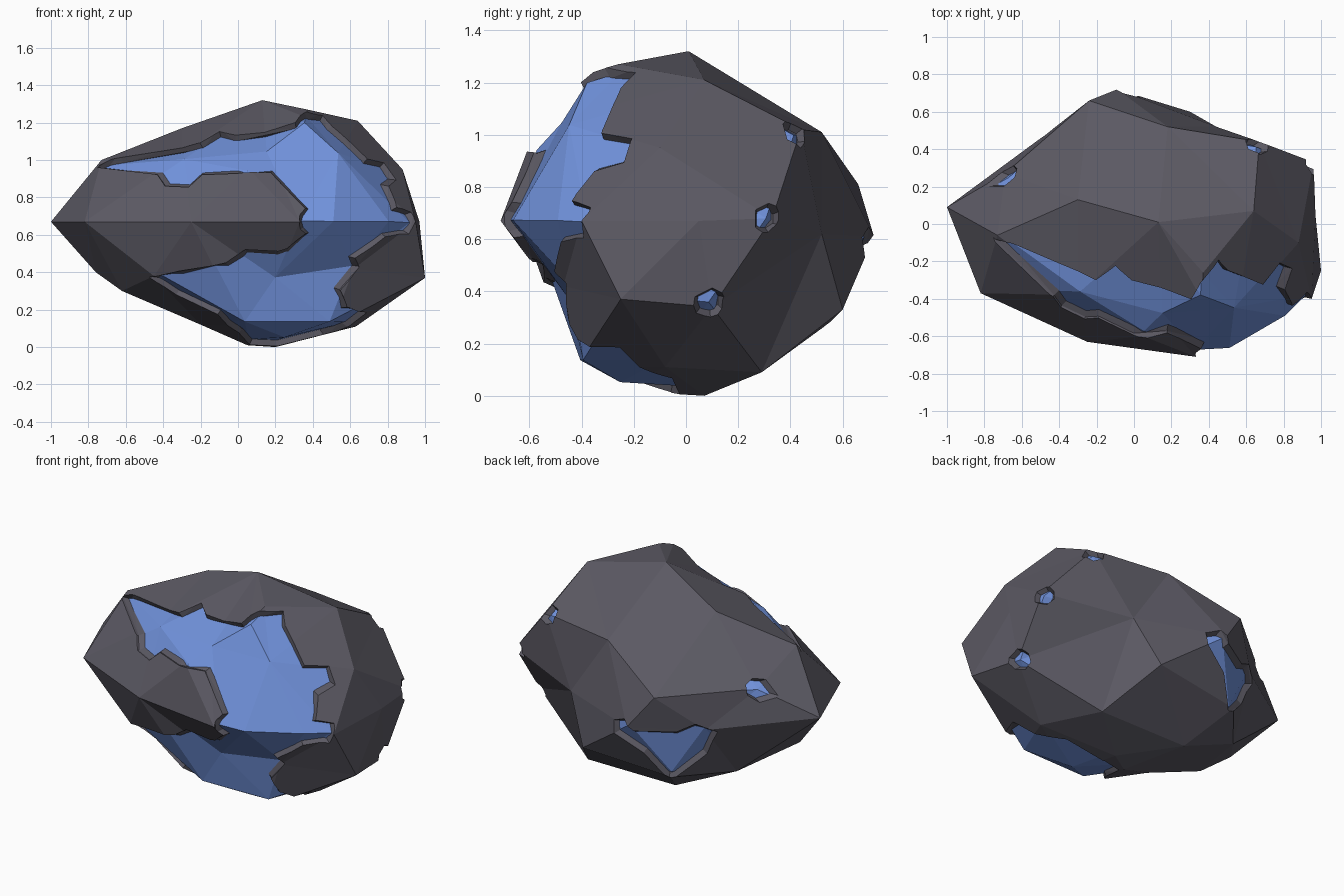
import bpy, bmesh
from mathutils import Vector, Matrix
from mathutils.bvhtree import BVHTree

if "Cube" in bpy.data.objects:
    bpy.data.objects.remove(bpy.data.objects["Cube"])

def material(name, col):
    m = bpy.data.materials.new(name)
    m.diffuse_color = (*col, 1)
    m.use_nodes = True
    m.node_tree.nodes["Principled BSDF"].inputs["Base Color"].default_value = m.diffuse_color
    return m

GREY = material("dark stone", (0.105, 0.10, 0.125))
BLUE = material("blue core", (0.165, 0.29, 0.72))

# Corner points of the faceted boulder
CORNERS = [
    (-1, .09, .67), (-.82, -.37, .67), (-.25, -.63, .67), (.33, -.71, .67),
    (-.73, -.06, 1.0), (-.3, .13, 1.17), (.13, .01, 1.32), (.37, -.26, 1.27),
    (.64, .07, 1.21), (.67, .44, 1.02), (.18, .52, 1.01), (.88, -.1, .95),
    (.97, .05, .67), (.96, .33, .68), (.95, -.40, .67), (1, -.25, .37),
    (.95, .1, .34), (-.24, .66, .81), (-.09, .72, .61), (-.47, .48, .60),
    (-.69, .27, .84), (-.76, -.05, .40), (-.53, .25, .27), (-.28, .55, .28),
    (-.13, .29, .09), (.48, .29, .09), (.3, .60, .33), (.44, .52, .62),
    (.2, .07, 0), (.05, -.03, .01), (-.62, -.15, .30), (-.2, -.12, .12),
    (-.45, -.43, .38), (.03, -.43, .11), (.5, -.42, .11), (.2, -.48, .36),
    (.62, -.47, .42), (.63, -.08, .11), (.05, -.60, .96), (-.3, -.38, 1.03),
    (.52, -.70, .67), (.83, -.52, .67), (.55, -.47, 1.06), (.15, -.5, 1.07),
    (.25, -.26, .02), (.36, -.40, 1.23),
]

def finish(name, bm, mat):
    bmesh.ops.recalc_face_normals(bm, faces=bm.faces[:])
    me = bpy.data.meshes.new(name)
    bm.to_mesh(me)
    bm.free()
    me.materials.append(mat)
    ob = bpy.data.objects.new(name, me)
    bpy.context.collection.objects.link(ob)
    return ob

# Hull on a sphere gives the facets, then corners go to their real places
def boulder(name, inset, mat):
    bm = bmesh.new()
    centre = Vector((0, 0, .66))
    place = {}
    for c in CORNERS:
        c = Vector(c)
        place[bm.verts.new(centre + (c - centre).normalized())] = c
    bmesh.ops.convex_hull(bm, input=list(bm.verts))
    for v, c in place.items():
        v.co = c
    bmesh.ops.recalc_face_normals(bm, faces=bm.faces[:])
    bm.normal_update()
    moved = [(v, v.co - v.normal * inset * min(v.calc_shell_factor(), 1.25)) for v in bm.verts]
    for v, co in moved:
        v.co = co
    return finish(name, bm, mat)

# Cutter through a ring on the surface, fanning out from a focus, with a sloped rim
def flared_cutter(name, ring, focus, deep, rim=.035):
    n = len(ring)
    area = sum(((ring[i - 1] - focus).cross(ring[i] - focus) for i in range(n)), Vector())
    middle = sum(ring, Vector()) / n - focus
    sign = 1 if area.dot(middle) > 0 else -1
    out = []
    for i, p in enumerate(ring):
        run = (ring[(i + 1) % n] - p).normalized() + (p - ring[i - 1]).normalized()
        out.append(run.cross(p - focus).normalized() * sign * rim)
    low = [focus.lerp(p, 1 - .045 / (p - focus).length) for p in ring]
    high = [p + o for p, o in zip(ring, out)]
    levels = [[focus.lerp(p, deep) for p in ring], low, high,
              [focus.lerp(p, 1.8) for p in high]]
    bm = bmesh.new()
    rows = [[bm.verts.new(p) for p in lv] for lv in levels]
    for a, b in zip(rows, rows[1:]):
        for i in range(n):
            j = (i + 1) % n
            bm.faces.new((a[i], a[j], b[j], b[i]))
    bm.faces.new(rows[0][::-1])
    bm.faces.new(rows[-1])
    bmesh.ops.triangulate(bm, faces=bm.faces[:])
    return finish(name, bm, GREY)

# Small hexagonal chip knocked off a corner
def chip(corner):
    c = Vector(corner)
    d = (c - Vector((0, 0, .66))).normalized()
    bm = bmesh.new()
    bmesh.ops.create_cone(bm, cap_ends=True, segments=6, radius1=.035,
                          radius2=.13, depth=.16,
                          matrix=Matrix.Translation(c) @ d.to_track_quat('Z', 'Y').to_matrix().to_4x4())
    return finish("chip_cutter", bm, GREY)

shell = boulder("stone_shell", 0, GREY)
core = boulder("blue_core", .032, BLUE)
surface = BVHTree.FromPolygons([v.co for v in shell.data.vertices],
                               [p.vertices[:] for p in shell.data.polygons])

# Large broken area on the front (x, z), with its underside run (x, y, z)
FRONT = [(-.73, .97), (-.64, 1.0), (-.2, 1.08), (-.1, 1.14), (-.02, 1.12),
         (.32, 1.19), (.38, 1.24), (.45, 1.23), (.49, 1.18), (.69, .99),
         (.78, .97), (.82, .91), (.78, .88), (.84, .73), (.92, .71),
         (.90, .63), (.79, .61), (.60, .48), (.62, .43), (.51, .31),
         (.56, .19), (.66, .17), (.57, -.2, .11), (.45, -.08, .07), (.2, -.05, .01),
         (.08, -.08, .02), (.02, -.27, .07), (-.1, .18), (-.33, .29), (-.44, .36),
         (-.3, .375), (-.05, .42), (.05, .49), (.22, .48), (.28, .50), (.39, .61),
         (.36, .64), (.36, .70), (.39, .74), (.19, .96), (0, .96), (-.2, .95),
         (-.27, .885), (-.37, .89), (-.41, .95)]
ring = []
for p in FRONT:
    hit = Vector(p) if len(p) == 3 else surface.ray_cast(Vector((p[0], -3, p[1])), Vector((0, 1, 0)))[0]
    if hit:
        ring.append(hit)
cutters = [flared_cutter("front_cutter", ring, Vector((.1, .5, .66)), .55)]

# Broken area on the lower back left, drawn as seen from there
BACK = [(-.33, .13), (-.28, .14), (-.22, .08), (.03, .10), (.13, .16), (.21, .14),
        (.15, .02), (.27, -.13), (-.03, -.15), (-.15, -.01), (-.32, .08)]
axis = Vector((-.22, .93, .29)).normalized()
right = Vector((-.974, -.227, 0)).normalized()
up = right.cross(axis)
if up.z < 0:
    up = -up
ring = []
for a, b in BACK:
    p = Vector((-.3, .55, .44)) + right * a + up * b
    hit = surface.ray_cast(p + axis * 2, -axis)[0]
    if hit:
        ring.append(hit)
cutters.append(flared_cutter("back_cutter", ring, Vector((0, 0, .6)), .6))
cutters += [chip(c) for c in [(.67, .44, 1.02), (.96, .33, .68), (.95, .1, .34), (-.69, .27, .84)]]

# Break the shell open so the core shows
bpy.context.view_layer.objects.active = shell
for c in cutters:
    m = shell.modifiers.new("break", 'BOOLEAN')
    m.operation, m.solver, m.object = 'DIFFERENCE', 'EXACT', c
    bpy.ops.object.modifier_apply(modifier=m.name)
    bpy.data.objects.remove(c)
